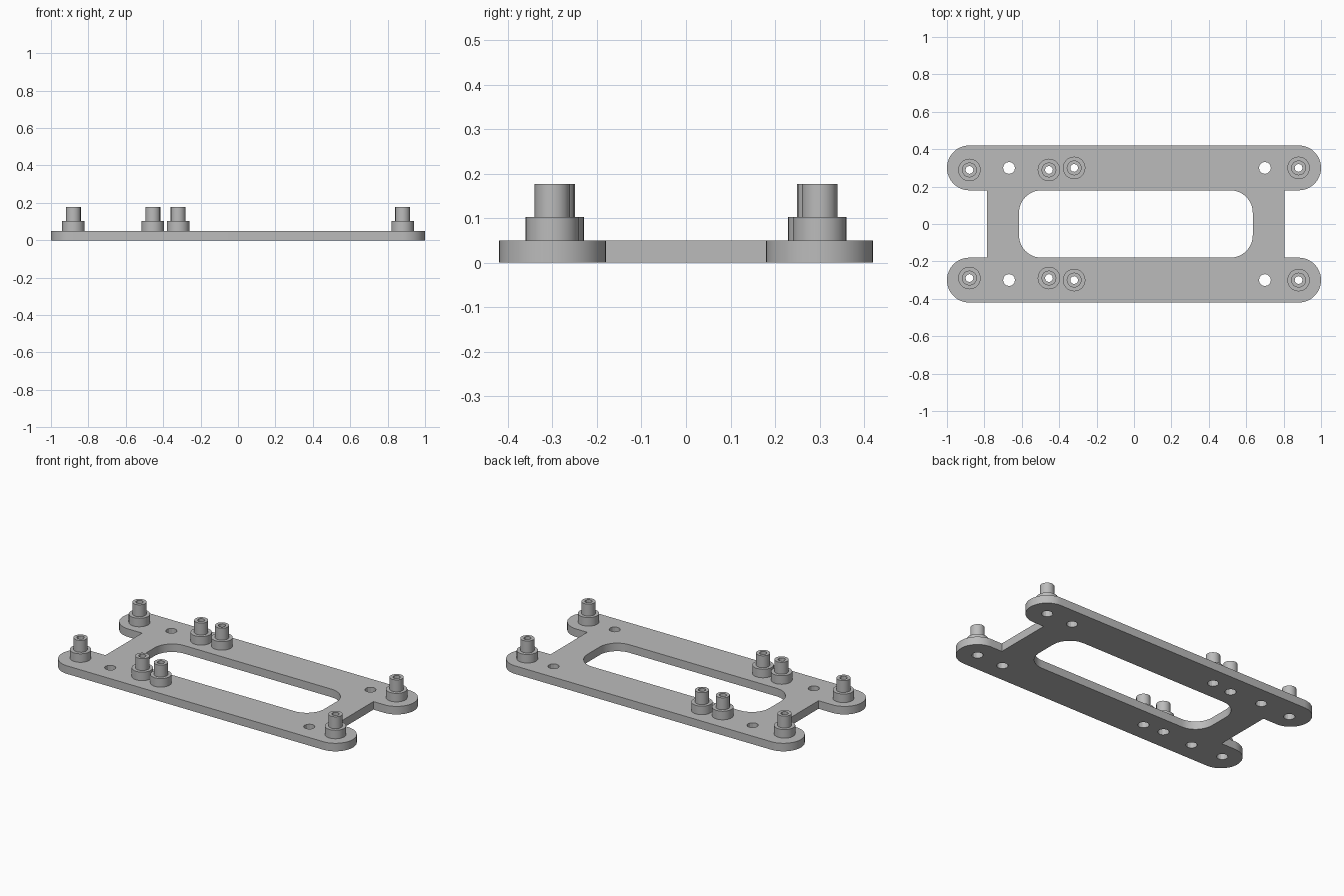
import bpy, bmesh
from math import cos, sin, pi, radians

cube = bpy.data.objects.get("Cube")
if cube:
    bpy.data.objects.remove(cube, do_unlink=True)

grey = bpy.data.materials.new("plain_grey")
grey.use_nodes = True
colour = (0.5, 0.5, 0.5, 1)
grey.diffuse_color = colour
grey.node_tree.nodes["Principled BSDF"].inputs["Base Color"].default_value = colour

PLATE_TOP, COLLAR_TOP, PIN_TOP = 0.05, 0.103, 0.177


def arc(x, y, r, start, end, steps):
    """Points along an arc, angles in degrees, both ends included."""
    angles = [radians(start + (end - start) * i / steps) for i in range(steps + 1)]
    return [(x + r * cos(a), y + r * sin(a)) for a in angles]


def circle(x, y, r, sides):
    return arc(x, y, r, 0, 360, sides)[:-1]


def slab(name, loops, z0, z1):
    """Extrude an outline with holes between two heights."""
    curve = bpy.data.curves.new(name, "CURVE")
    curve.dimensions = "2D"
    curve.fill_mode = "BOTH"
    curve.extrude = (z1 - z0) / 2
    for loop in loops:
        spline = curve.splines.new("POLY")
        spline.points.add(len(loop) - 1)
        for point, (x, y) in zip(spline.points, loop):
            point.co = (x, y, 0, 1)
        spline.use_cyclic_u = True
    obj = bpy.data.objects.new(name, curve)
    bpy.context.collection.objects.link(obj)
    bpy.ops.object.select_all(action="DESELECT")
    obj.select_set(True)
    bpy.context.view_layer.objects.active = obj
    bpy.ops.object.convert(target="MESH")
    obj = bpy.context.object
    # Weld caps to walls and set the height
    bm = bmesh.new()
    bm.from_mesh(obj.data)
    bmesh.ops.remove_doubles(bm, verts=bm.verts, dist=1e-5)
    bmesh.ops.translate(bm, verts=bm.verts, vec=(0, 0, (z0 + z1) / 2))
    bmesh.ops.recalc_face_normals(bm, faces=bm.faces)
    bm.to_mesh(obj.data)
    bm.free()
    obj.data.materials.clear()
    obj.data.materials.append(grey)
    bpy.ops.object.shade_smooth_by_angle(angle=radians(25))
    return obj


# Post and screw hole positions, mirrored front to back
posts = [(-0.88, 0.289), (-0.455, 0.289), (-0.32, 0.3), (0.88, 0.3)]
screws = [(-0.668, 0.3), (0.7, 0.3)]

# Plate outline: four rounded ears joined by a narrower body
outline = (arc(0.88, 0.3, 0.12, -90, 90, 24) + arc(-0.88, 0.3, 0.12, 90, 270, 24)
           + [(-0.785, 0.18), (-0.785, -0.18)]
           + arc(-0.88, -0.3, 0.12, 90, 270, 24) + arc(0.88, -0.3, 0.12, -90, 90, 24)
           + [(0.805, -0.18), (0.805, 0.18)])

# Central rounded window
window = []
for x, y, start in ((0.515, 0.06, 0), (-0.495, 0.06, 90),
                    (-0.495, -0.06, 180), (0.515, -0.06, 270)):
    window += arc(x, y, 0.12, start, start + 90, 12)

holes = [circle(x, y * side, 0.032, 12) for x, y in posts + screws for side in (1, -1)]
slab("base_plate", [outline, window] + holes, 0, PLATE_TOP)

# Hollow standoffs: wide collar below, narrow pin above
for i, (x, y) in enumerate(posts, 1):
    for side, end in ((1, "back"), (-1, "front")):
        bore = circle(x, y * side, 0.021, 12)
        slab(f"{end}_collar_{i}", [circle(x, y * side, 0.06, 32), bore], PLATE_TOP, COLLAR_TOP)
        slab(f"{end}_pin_{i}", [circle(x, y * side, 0.04, 16), bore], COLLAR_TOP, PIN_TOP)
